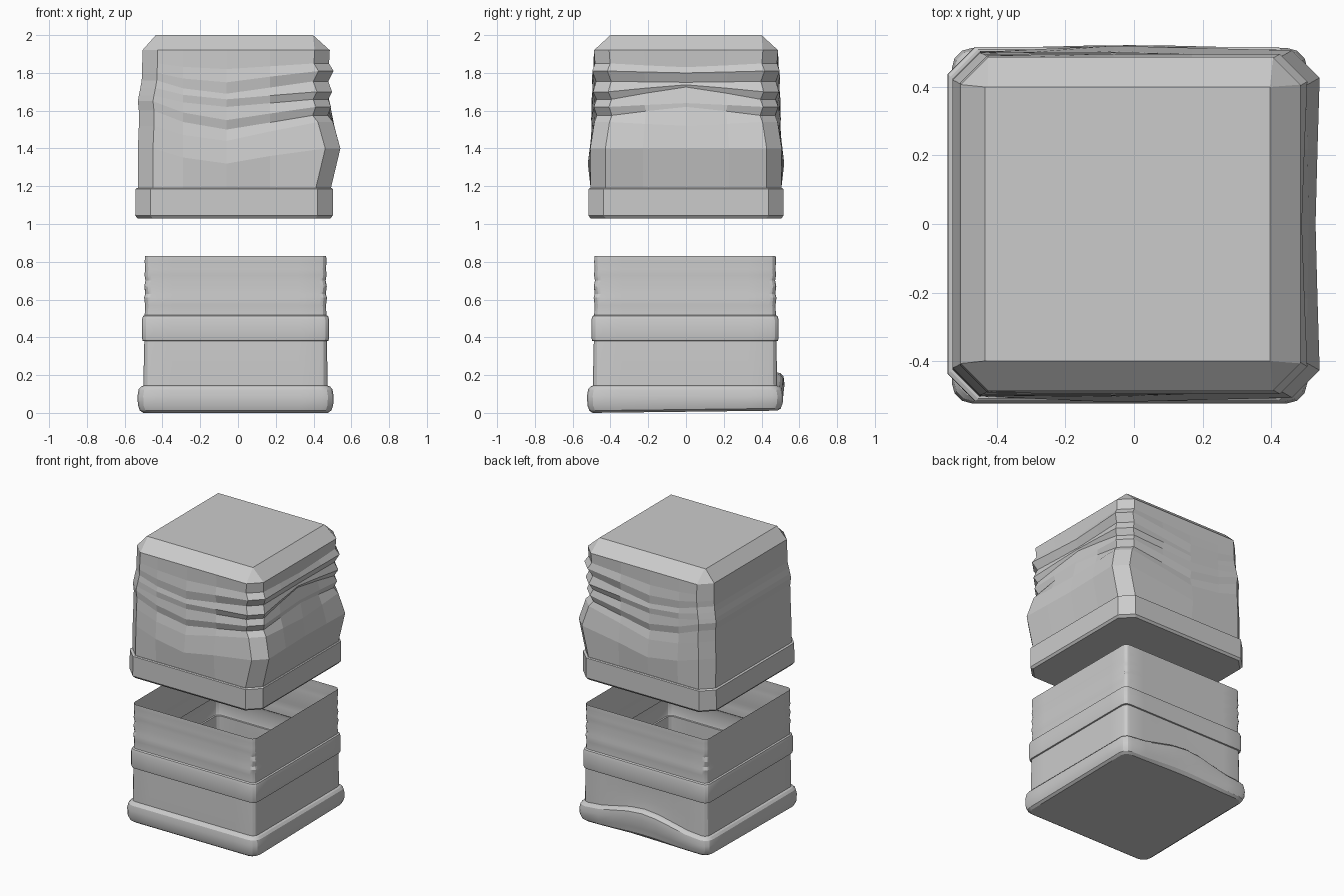
import bpy, bmesh, math


def loft(name, rings, cap_bottom=True, cap_top=True):
    """Skin closed rings of equal length into one mesh."""
    bm = bmesh.new()
    vr = [[bm.verts.new(p) for p in ring] for ring in rings]
    n = len(vr[0])
    for a, b in zip(vr, vr[1:]):
        for i in range(n):
            j = (i + 1) % n
            bm.faces.new((a[i], a[j], b[j], b[i]))
    if cap_bottom:
        bm.faces.new(vr[0][::-1])
    if cap_top:
        bm.faces.new(vr[-1])
    bmesh.ops.remove_doubles(bm, verts=bm.verts, dist=0.0005)
    bmesh.ops.dissolve_degenerate(bm, edges=bm.edges, dist=0.0005)
    me = bpy.data.meshes.new(name)
    bm.to_mesh(me)
    bm.free()
    ob = bpy.data.objects.new(name, me)
    bpy.context.collection.objects.link(ob)
    return ob


def lerp(a, b, t):
    return a + (b - a) * t


# ---- open box: thin shell with foot trim, raised band and rippled rim ----
CX, CY = -0.013, -0.005


def box_ring(h, z, r=0.045, lift=0.0, puff=0.0, tilt=0.0):
    pts = []
    for k in range(4):
        a0 = math.pi / 2 * k - math.pi / 4
        mid = a0 + math.pi / 4
        nx, ny = round(math.cos(mid)), round(math.sin(mid))
        # straight side, then rounded corner
        for s in range(1, 8):
            t = (s / 4 - 1) * (h - r)
            bump = math.sin(math.pi * s / 8) ** 2 if ny == 1 else 0
            d = h + puff * bump
            pts.append([nx * d - ny * t, ny * d + nx * t, z + lift * bump])
        for s in range(4):
            a = mid + math.pi / 2 * s / 3
            cx, cy = (nx - ny) * (h - r), (ny + nx) * (h - r)
            pts.append([cx + r * math.cos(a), cy + r * math.sin(a), z])
    return [(x + CX, y + CY, z + tilt * (y + 0.5)) for x, y, z in pts]


# half width, height, corner radius, back lift, back puff
profile = [
    (.490, .000, .05, .01, 0), (.507, .012, .06, .02, 0), (.517, .04, .06, .03, -.005),
    (.519, .09, .06, .06, .008), (.513, .125, .06, .07, .008),
    (.500, .14, .05, .07, .005), (.487, .145, .04, .07, 0),
    (.486, .25, .04, .02, -.006), (.483, .38, .035, 0, 0),
    (.492, .382, .04, 0, 0), (.495, .395, .04, 0, 0), (.495, .495, .04, 0, 0),
    (.490, .512, .04, 0, 0), (.481, .518, .035, 0, 0),
    (.479, .57, .035, 0, 0), (.484, .61, .035, 0, 0), (.478, .63, .035, 0, 0),
    (.483, .67, .035, 0, 0), (.477, .70, .035, 0, 0), (.482, .73, .035, 0, 0),
    (.479, .76, .035, 0, 0), (.481, .80, .035, 0, 0), (.480, .83, .035, 0, 0)]
rings = [box_ring(h, z, r, l, p, .012 if z < .05 else 0) for h, z, r, l, p in profile]
box = loft("open_box", rings, cap_top=False)
bpy.ops.object.select_all(action='DESELECT')
box.select_set(True)
bpy.context.view_layer.objects.active = box
bpy.ops.object.shade_smooth_by_angle(angle=math.radians(25))

# ---- crumpled cloth cover ----
C = 0.08    # corner chamfer


def cover_ring(zr, xr, zc, xc, zf, zl, xl, hr, hf, hl):
    """r: right corners, c: middle of right side, f: middle of front/back, l: left."""
    xm = -0.06
    half = [(xc, 0, zc), (lerp(xc, xr, .5), hr * .45, lerp(zc, zr, .5)),
            (xr, hr - C, zr), (xr - C, hr, zr),
            (.17, lerp(hr, hf, .55), lerp(zr, zf, .5)),
            (xm, hf, zf),
            (-.29, lerp(hf, hl, .55), lerp(zf, zl, .4)),
            (xl + C, hl, zl), (xl, hl - C, zl), (xl, 0, zl)]
    return half + [(x, -y, z) for x, y, z in half[-2:0:-1]]


def flat_ring(z, xr, xl, h):
    return cover_ring(z, xr, z, xr, z, z, xl, h, h, h)


folds = [
    (1.19, .492, 1.19, .492, 1.19, 1.19, -.53, .505, .505, .505),
    (1.40, .542, 1.40, .530, 1.32, 1.40, -.53, .507, .520, .502),
    (1.54, .503, 1.52, .510, 1.44, 1.52, -.525, .485, .505, .500),
    (1.575, .475, 1.62, .490, 1.50, 1.60, -.525, .472, .490, .498),
    (1.62, .492, 1.64, .485, 1.55, 1.65, -.53, .488, .502, .500),
    (1.66, .478, 1.725, .468, 1.62, 1.68, -.525, .474, .494, .498),
    (1.70, .498, 1.737, .473, 1.66, 1.72, -.517, .492, .500, .495),
    (1.755, .478, 1.75, .468, 1.69, 1.76, -.510, .476, .492, .490),
    (1.81, .506, 1.80, .490, 1.75, 1.80, -.508, .496, .497, .492),
    (1.85, .482, 1.83, .478, 1.82, 1.85, -.507, .482, .488, .490),
    (1.92, .486, 1.92, .486, 1.92, 1.92, -.506, .487, .487, .487)]
cover = [flat_ring(1.03, .490, -.532, .505), flat_ring(1.045, .502, -.544, .517),
         flat_ring(1.185, .502, -.543, .517), flat_ring(1.19, .496, -.535, .510)]
cover += [cover_ring(*f) for f in folds]
# sharp-cornered flat top: clamp the last ring to a rectangle
cover.append([(max(-.435, min(.397, x)), max(-.4, min(.4, y)), 2.0) for x, y, z in cover[-1]])
loft("crumpled_cover", cover)
